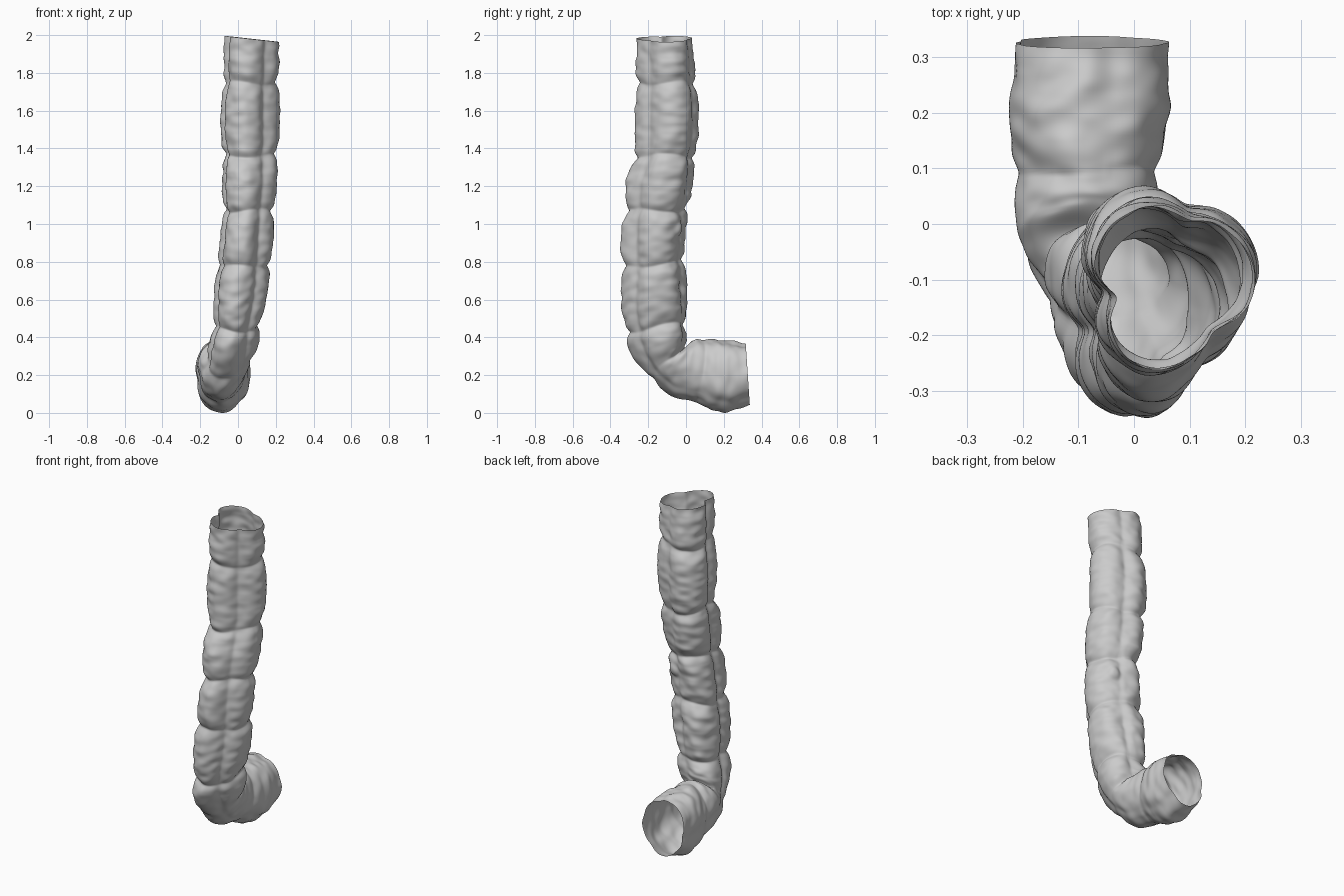
import bpy, bmesh, math
from mathutils import Vector, noise

if "Cube" in bpy.data.objects:
    bpy.data.objects.remove(bpy.data.objects["Cube"])

# Key rings: front/outer edge (y, z), back/inner edge (y, z), left x, right x
KEYS = [
    (-.264, 1.990, .033, 1.992, -.064, .215),
    (-.268, 1.60, .065, 1.60, -.088, .216),
    (-.275, 1.40, .055, 1.40, -.090, .214),
    (-.320, 1.20, .030, 1.20, -.084, .205),
    (-.340, .95, .000, .97, -.092, .186),
    (-.343, .70, .000, .75, -.122, .174),
    (-.339, .50, .012, .55, -.128, .135),
    (-.300, .35, .010, .42, -.150, .114),
    (-.195, .19, .000, .365, -.180, .085),
    (-.100, .110, .030, .390, -.205, .055),
    (.040, .060, .080, .405, -.212, .045),
    (.200, .010, .200, .395, -.228, .068),
    (.338, .050, .316, .380, -.215, .062),
]
# Pinched folds: position along the keys, depth
FOLDS = [(.61, .15), (2.15, .17), (3.5, .20), (4.68, .17),
         (6.4, .20), (8.0, .15), (10.2, .10)]
SEGS, STEPS = 120, 340


def key_at(u):
    """Smooth interpolation through the key rings."""
    i = min(int(u), len(KEYS) - 2)
    t = u - i
    p0, p1, p2, p3 = (KEYS[max(0, min(len(KEYS) - 1, i + k))] for k in (-1, 0, 1, 2))
    return [.5 * (2 * b + (c - a) * t + (2 * a - 5 * b + 4 * c - d) * t * t
                  + (3 * b - a - 3 * c + d) * t ** 3)
            for a, b, c, d in zip(p0, p1, p2, p3)]


def center(k):
    return Vector(((k[4] + k[5]) / 2, (k[0] + k[2]) / 2, (k[1] + k[3]) / 2))


# Arc length table, so rings are evenly spaced
us = [i * (len(KEYS) - 1) / 1200 for i in range(1201)]
arc = [0.0]
for a, b in zip(us, us[1:]):
    arc.append(arc[-1] + (center(key_at(b)) - center(key_at(a))).length)


def arc_of(u):
    return arc[round(u / us[-1] * 1200)]


# Three-lobed cross-section with creased grooves, scaled to a -1..1 box
def lobe(th):
    return abs(math.cos(1.5 * (th - math.radians(12))))


angles = [2 * math.pi * i / SEGS for i in range(SEGS)]
section = []
for th in angles:
    r = .76 + .26 * math.sqrt(lobe(th) ** 2 + .015)
    r -= .09 * math.exp(-((th - math.radians(192)) / .22) ** 2)   # deep left groove
    r -= .05 * math.exp(-((th - math.radians(312)) / .5) ** 2)    # flatter right front
    section.append((r * math.cos(th), r * math.sin(th)))
xs, ys = [p[0] for p in section], [p[1] for p in section]
section = [(2 * (x - min(xs)) / (max(xs) - min(xs)) - 1,
            2 * (y - min(ys)) / (max(ys) - min(ys)) - 1) for x, y in section]
folds = [(arc_of(u), d) for u, d in FOLDS]

# Sweep the wrinkled tube, open at both ends
bm = bmesh.new()
rings = []
j = 0
for n in range(STEPS + 1):
    s = arc[-1] * n / STEPS
    while j < 1199 and arc[j + 1] < s:
        j += 1
    f = (s - arc[j]) / (arc[j + 1] - arc[j])
    u = us[j] + f * (us[j + 1] - us[j])
    k = key_at(u)
    c = center(k)
    soft = .75 * max(0, min(1, (u - 7) / 3))   # lobes fade out towards the lower end
    ring = []
    for th, (sx, sy) in zip(angles, section):
        ct, st = math.cos(th), math.sin(th)
        scale = 1.0
        for m, (pos, depth) in enumerate(folds):
            d = abs(s - pos + .012 * math.sin(2 * th + m * 1.7))
            scale -= depth * (.4 + .6 * lobe(th)) * math.exp(-(d / .034) ** 1.3)
        scale += .05 * noise.noise(Vector((ct * 2.2, st * 2.2, s * 22)))
        scale += .06 * noise.noise(Vector((ct * 1.6 + 7, st * 1.6, s * 6)))
        sx += (ct - sx) * soft
        sy += (st - sy) * soft
        w = (sy + 1) / 2
        edge = Vector(((k[4] + k[5]) / 2 + sx * (k[5] - k[4]) / 2,
                       k[0] + (k[2] - k[0]) * w, k[1] + (k[3] - k[1]) * w))
        p = c + (edge - c) * scale
        # slanted top rim
        p.z -= .11 * (p.x - .06) * max(0, 1 - s / .2)
        # small bump in the back right groove
        q = (p - Vector((.11, -.03, .98))).length
        p += Vector((.4, 1, 0)) * .012 * math.exp(-(q / .035) ** 4)
        ring.append(bm.verts.new(p))
    rings.append(ring)
for a, b in zip(rings, rings[1:]):
    for i in range(SEGS):
        i2 = (i + 1) % SEGS
        bm.faces.new((a[i], b[i], b[i2], a[i2]))
for face in bm.faces:
    face.smooth = True
bmesh.ops.recalc_face_normals(bm, faces=bm.faces)

mesh = bpy.data.meshes.new("segmented_tube")
bm.to_mesh(mesh)
bm.free()
tube = bpy.data.objects.new("segmented_tube", mesh)
bpy.context.collection.objects.link(tube)
# Stand on the ground
tube.location.z = -min(v.co.z for v in mesh.vertices)
